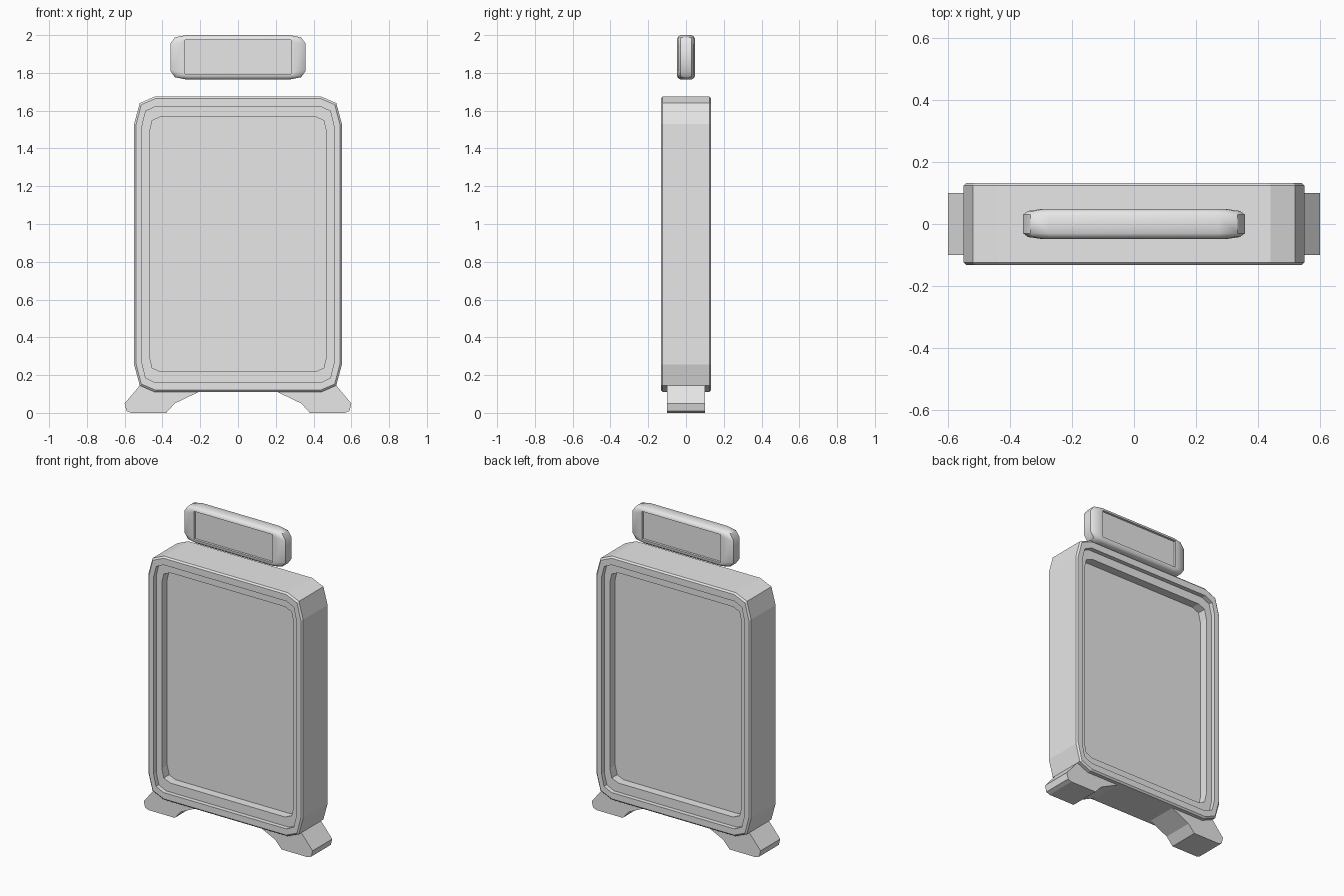
import bpy
import bmesh
import math

cube = bpy.data.objects.get("Cube")
if cube:
    bpy.data.objects.remove(cube, do_unlink=True)

grey = bpy.data.materials.new("light grey")
grey.use_nodes = True
grey.diffuse_color = (0.8, 0.8, 0.8, 1)
grey.node_tree.nodes["Principled BSDF"].inputs["Base Color"].default_value = (0.8, 0.8, 0.8, 1)


def outline(half_w, low, high, cut_x, cut_z, mid_x, mid_z):
    """Rectangle in x and z whose corners are cut by two facets each."""
    corner = [(half_w, high - cut_z), (half_w - mid_x, high - mid_z), (half_w - cut_x, high)]
    top = corner + [(-x, z) for x, z in reversed(corner)]
    return top + [(x, low + high - z) for x, z in reversed(top[3:])] + \
        [(x, low + high - z) for x, z in reversed(top[:3])]


def loft(name, rings, angle):
    """Skin (outline, y) rings into a closed solid with capped ends."""
    bm = bmesh.new()
    loops = [[bm.verts.new((x, y, z)) for x, z in pts] for pts, y in rings]
    for a, b in zip(loops, loops[1:]):
        for i in range(len(a)):
            j = (i + 1) % len(a)
            bm.faces.new((a[i], a[j], b[j], b[i]))
    bm.faces.new(loops[0])
    bm.faces.new(loops[-1])
    bmesh.ops.recalc_face_normals(bm, faces=bm.faces)
    mesh = bpy.data.meshes.new(name)
    bm.to_mesh(mesh)
    bm.free()
    mesh.materials.append(grey)
    obj = bpy.data.objects.new(name, mesh)
    bpy.context.collection.objects.link(obj)
    bpy.ops.object.select_all(action="DESELECT")
    obj.select_set(True)
    bpy.context.view_layer.objects.active = obj
    if angle:
        bpy.ops.object.shade_smooth_by_angle(angle=math.radians(angle))
    return obj


def two_sided(name, half, angle=0):
    """Run the rings from the front panel outwards, then mirrored to the back."""
    return loft(name, [(p, -y) for p, y in half] + [(p, y) for p, y in reversed(half)], angle)


# Cabinet: recessed panel, inner ledge, rim, chamfered outer edge
outer = outline(0.55, 0.11, 1.675, 0.11, 0.145, 0.03, 0.035)
chamfer = outline(0.54, 0.12, 1.665, 0.105, 0.14, 0.028, 0.033)
rim = outline(0.507, 0.16, 1.622, 0.07, 0.10, 0.018, 0.025)
panel = outline(0.468, 0.218, 1.568, 0.06, 0.08, 0.014, 0.02)
two_sided("sign_cabinet", [(panel, 0.05), (panel, 0.105), (rim, 0.105),
                           (rim, 0.133), (chamfer, 0.133), (outer, 0.124)])

# Floating header: rounded bar with a shallow rectangular recess on each side
edge = outline(0.358, 1.765, 2.0, 0.085, 0.045, 0.024, 0.012)
shoulder = outline(0.342, 1.773, 1.992, 0.07, 0.04, 0.02, 0.01)
face = outline(0.30, 1.785, 1.98, 0.03, 0.02, 0.008, 0.005)
recess = outline(0.28, 1.795, 1.975, 0.002, 0.002, 0.0005, 0.0005)
two_sided("header_bar", [(recess, 0.033), (recess, 0.048), (face, 0.048),
                         (shoulder, 0.042), (edge, 0.03)], 40)

# Splayed feet, mirrored left and right
foot = [(0.52, 0.145), (0.60, 0.05), (0.59, 0.01), (0.565, 0.0), (0.38, 0.0),
        (0.335, 0.05), (0.21, 0.11), (0.21, 0.13)]
for name, side in (("left_foot", 1), ("right_foot", -1)):
    pts = [(side * x, z) for x, z in foot]
    loft(name, [(pts, -0.1), (pts, 0.1)], 0)
